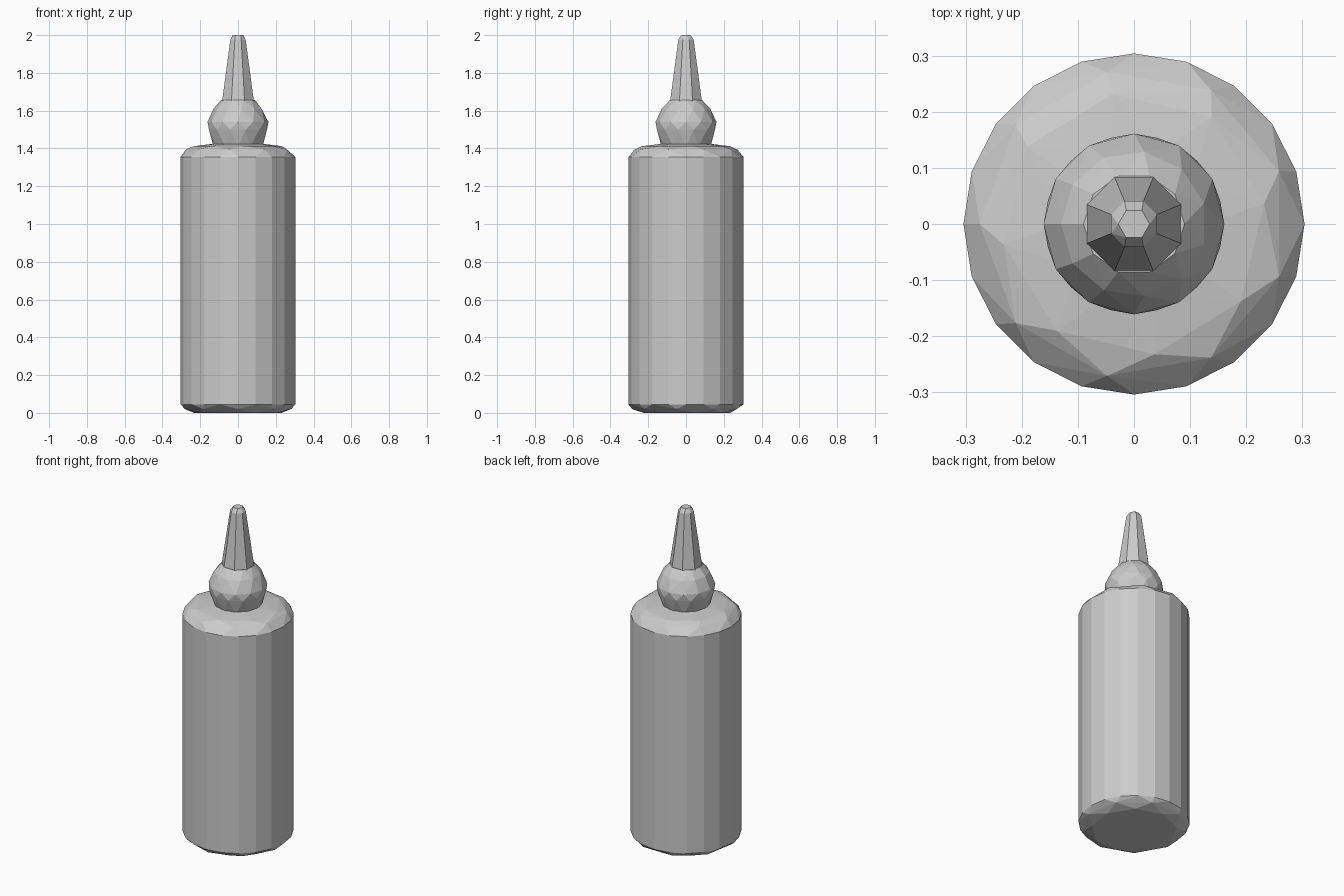
import bpy, bmesh
from math import sin, cos, pi

cube = bpy.data.objects.get("Cube")
if cube:
    bpy.data.objects.remove(cube, do_unlink=True)

grey = bpy.data.materials.new("plain grey")
grey.use_nodes = True
COLOUR = (0.6, 0.6, 0.6, 1)
grey.diffuse_color = COLOUR
grey.node_tree.nodes["Principled BSDF"].inputs["Base Color"].default_value = COLOUR


def faceted(name, rings):
    """Wrap a convex faceted skin around rings of (radius, z, sides, turn)."""
    bm = bmesh.new()
    for radius, z, sides, turn in rings:
        for i in range(sides):
            a = 2 * pi * (i + turn) / sides
            bm.verts.new((radius * cos(a), radius * sin(a), z))
    hull = bmesh.ops.convex_hull(bm, input=bm.verts)
    loose = [v for v in bm.verts if not v.link_faces]
    bmesh.ops.delete(bm, geom=loose, context="VERTS")
    bmesh.ops.dissolve_limit(bm, angle_limit=0.01, verts=bm.verts, edges=bm.edges)
    bmesh.ops.recalc_face_normals(bm, faces=bm.faces)
    mesh = bpy.data.meshes.new(name)
    bm.to_mesh(mesh)
    bm.free()
    mesh.materials.append(grey)
    obj = bpy.data.objects.new(name, mesh)
    bpy.context.collection.objects.link(obj)
    return obj


# Cylindrical body with coarse worn-looking chamfers
faceted("bottle_body", [
    (0.235, 0.0, 9, 0.3), (0.285, 0.02, 9, 0.75),
    (0.304, 0.045, 20, 0), (0.304, 1.355, 20, 0),
    (0.275, 1.395, 9, 0.5), (0.235, 1.412, 8, 0.2), (0.13, 1.425, 10, 0)])

# Bulbous collar
faceted("cap_bulb", [
    (0.13, 1.41, 12, 0), (0.132, 1.43, 12, 0), (0.159, 1.5, 12, 0.5),
    (0.161, 1.54, 12, 0), (0.13, 1.61, 11, 0.5), (0.09, 1.656, 10, 0)])

# Tapered nozzle with a blunt tip
faceted("nozzle", [
    (0.091, 1.65, 8, 0.5), (0.088, 1.67, 8, 0.5),
    (0.044, 1.975, 8, 0.5), (0.028, 2.0, 6, 0)])
